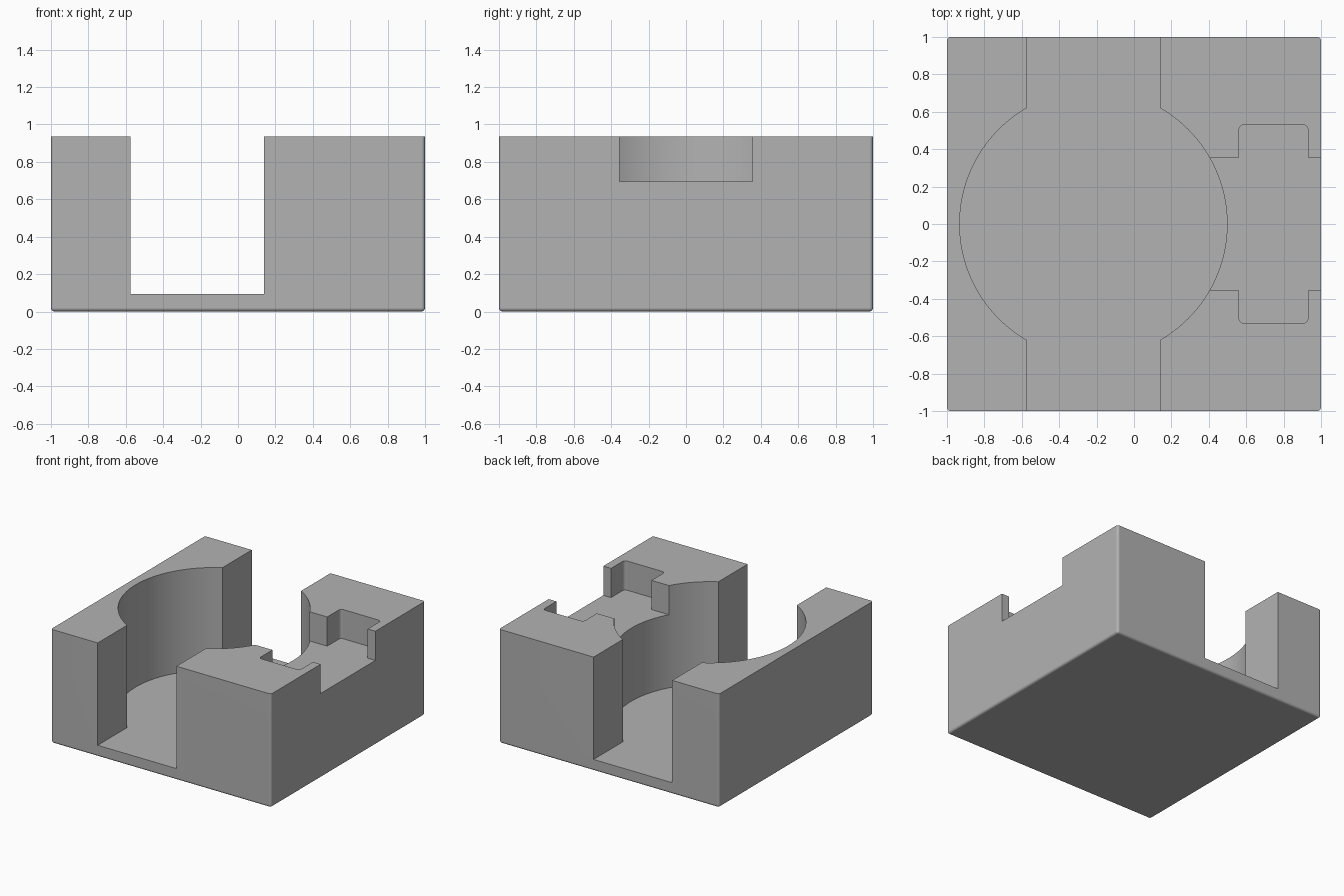
import bpy
import bmesh
import math

cube = bpy.data.objects.get("Cube")
if cube:
    bpy.data.objects.remove(cube, do_unlink=True)

HEIGHT = 0.935
WELL_FLOOR = 0.094
POCKET_FLOOR = 0.695
WELL_X, WELL_R = -0.217, 0.715

grey = bpy.data.materials.new("plain grey")
grey.use_nodes = True
colour = (0.45, 0.45, 0.45, 1)
grey.diffuse_color = colour
grey.node_tree.nodes["Principled BSDF"].inputs["Base Color"].default_value = colour


def add_object(name, bm):
    mesh = bpy.data.meshes.new(name)
    bm.to_mesh(mesh)
    bm.free()
    mesh.materials.append(grey)
    obj = bpy.data.objects.new(name, mesh)
    bpy.context.collection.objects.link(obj)
    return obj


def add_box(name, low, high, radius=0, rounded=None):
    """Box between two corners, with the edges chosen by a rule rounded off."""
    bm = bmesh.new()
    bmesh.ops.create_cube(bm, size=1)
    for v in bm.verts:
        v.co = [low[i] if v.co[i] < 0 else high[i] for i in range(3)]
    if rounded:
        bmesh.ops.bevel(bm, geom=[e for e in bm.edges if rounded(e)], offset=radius,
                        segments=6, profile=0.5, affect='EDGES', clamp_overlap=True)
    return add_object(name, bm)


def is_upright(edge):
    a, b = edge.verts
    return abs(a.co.z - b.co.z) > 0.01


def below_top(edge):
    return min(v.co.z for v in edge.verts) < 0.01


# Solid block, rounded everywhere but around the top
block = add_box("holder_block", (-1, -1, 0), (1, 1, HEIGHT), 0.02, below_top)

# Round well
bm = bmesh.new()
bmesh.ops.create_cone(bm, cap_ends=True, segments=128, radius1=WELL_R, radius2=WELL_R, depth=2)
bmesh.ops.translate(bm, verts=bm.verts, vec=(WELL_X, 0, WELL_FLOOR + 1))
well = add_object("well_cutter", bm)

# Channel through the well, side notch and the wider pocket across the notch
channel = add_box("channel_cutter", (-0.575, -1.5, WELL_FLOOR), (0.14, 1.5, 2))
notch = add_box("notch_cutter", (0.1, -0.355, POCKET_FLOOR), (1.5, 0.355, 2))
pocket = add_box("pocket_cutter", (0.562, -0.53, POCKET_FLOOR), (0.93, 0.53, 2), 0.025, is_upright)

bpy.context.view_layer.objects.active = block
for cutter in (well, channel, notch, pocket):
    cutter.hide_render = True
    cut = block.modifiers.new(cutter.name, 'BOOLEAN')
    cut.operation = 'DIFFERENCE'
    cut.solver = 'EXACT'
    cut.object = cutter
    bpy.ops.object.modifier_apply(modifier=cut.name)
    bpy.data.objects.remove(cutter, do_unlink=True)

# Merge coplanar floor pieces and clean up
bm = bmesh.new()
bm.from_mesh(block.data)
bmesh.ops.remove_doubles(bm, verts=bm.verts, dist=0.0001)
bmesh.ops.dissolve_limit(bm, angle_limit=math.radians(0.5), verts=bm.verts, edges=bm.edges)
bm.to_mesh(block.data)
bm.free()

# Smooth the curved walls and roundings, keep the rest crisp
for obj in bpy.context.selected_objects:
    obj.select_set(False)
block.select_set(True)
bpy.ops.object.shade_smooth_by_angle(angle=math.radians(25))
weighted = block.modifiers.new("weighted_normals", 'WEIGHTED_NORMAL')
weighted.keep_sharp = True
